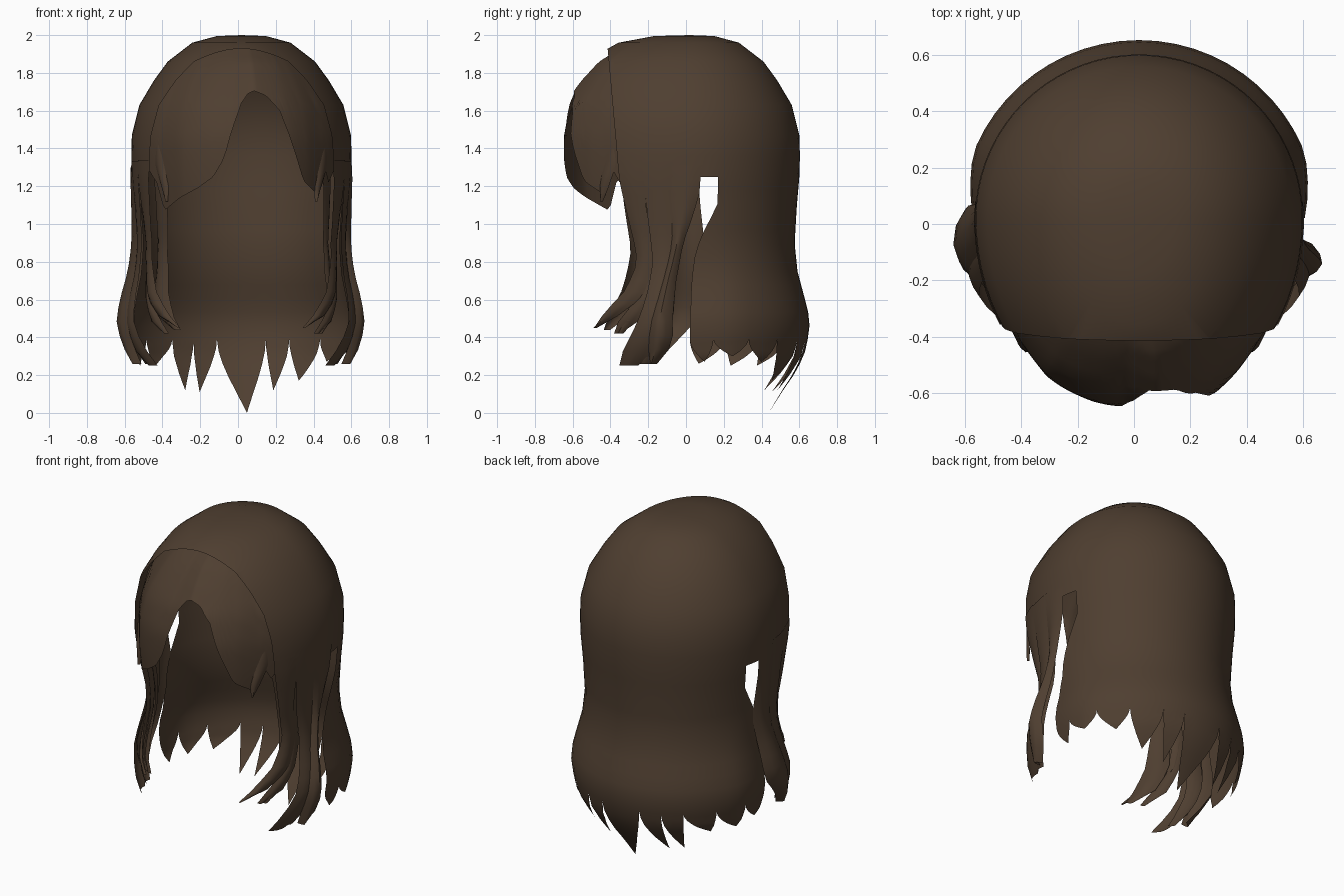
import bpy, bmesh
from math import sin, cos, pi, radians

if "Cube" in bpy.data.objects:
    bpy.data.objects.remove(bpy.data.objects["Cube"])

brown = bpy.data.materials.new("dark brown hair")
brown.use_nodes = True
COLOUR = (0.078, 0.049, 0.030, 1)
brown.diffuse_color = COLOUR
bsdf = brown.node_tree.nodes["Principled BSDF"]
bsdf.inputs["Base Color"].default_value = COLOUR
bsdf.inputs["Roughness"].default_value = 0.8

# Radius of the hair at each height, crown to tips
PROFILE = [(2.0, 0), (1.995, .13), (1.96, .26), (1.86, .39), (1.76, .463),
           (1.63, .54), (1.47, .58), (1.36, .583), (1.25, .58), (1.1, .567),
           (.9, .555), (.75, .57), (.6, .61), (.5, .635), (.43, .633),
           (.3, .605), (.2, .55), (.1, .48), (0, .42)]
# Forward stretch of the front half at each height
FRONT = [(1.93, 1.45), (1.83, 1.42), (1.71, 1.33), (1.5, 1.2), (1.2, 1.2)]
CX, CY = .018, .02


def interp(points, x):
    """Piecewise linear lookup in a list of (x, y) pairs."""
    pts = sorted(points)
    if x <= pts[0][0]:
        return pts[0][1]
    for (x0, y0), (x1, y1) in zip(pts, pts[1:]):
        if x <= x1:
            return y0 + (y1 - y0) * (x - x0) / (x1 - x0)
    return pts[-1][1]


def lerp(a, b, t):
    return a + (b - a) * t


def surface(angle, z, lift=0.0, front=None):
    """Point on the head of hair; angle 0 is the back, +90 the left side."""
    r = interp(PROFILE, z) + lift
    a = radians(angle)
    y = r * cos(a)
    if y < 0:
        y *= front or interp(FRONT, z)
    return (CX + r * sin(a), CY + y, z)


def patch(bm, f, nu, nv):
    """Grid of quads from f(u, v), v running downwards."""
    grid = [[bm.verts.new(f(i / nu, j / nv)) for i in range(nu + 1)]
            for j in range(nv + 1)]
    for j in range(nv):
        for i in range(nu):
            bm.faces.new((grid[j][i], grid[j][i + 1],
                          grid[j + 1][i + 1], grid[j + 1][i]))


def finish(bm, name):
    bmesh.ops.remove_doubles(bm, verts=bm.verts, dist=.0004)
    bmesh.ops.dissolve_degenerate(bm, edges=bm.edges, dist=.0001)
    bm.normal_update()
    # Keep the outer side of every sheet facing away from the head
    for f in bm.faces:
        c, n = f.calc_center_median(), f.normal
        if n.x * (c.x - CX) + n.y * (c.y - CY) + n.z * max(c.z - 1.4, 0) < 0:
            f.normal_flip()
    mesh = bpy.data.meshes.new(name)
    bm.to_mesh(mesh)
    bm.free()
    mesh.materials.append(brown)
    ob = bpy.data.objects.new(name, mesh)
    bpy.context.collection.objects.link(ob)
    bpy.ops.object.select_all(action='DESELECT')
    ob.select_set(True)
    bpy.context.view_layer.objects.active = ob
    bpy.ops.object.shade_smooth_by_angle(angle=radians(50))


# Crown, cut off by a steep plane above the forehead
bm = bmesh.new()
crown_z = [p[0] for p in PROFILE if p[0] >= 1.25]
rows = len(crown_z) - 1
patch(bm, lambda u, v: surface(lerp(-180, 180, u), crown_z[round(v * rows)]),
      72, rows)
bmesh.ops.bisect_plane(bm, geom=bm.verts[:] + bm.edges[:] + bm.faces[:],
                       plane_co=(0, -.415, 1.93), plane_no=(0, -.73, -.065),
                       clear_outer=True)

# Back sheet hanging from the crown, with a gap behind the side locks
SPLIT = .39
EDGE = [(1.25, 75), (1.1, 75), (.95, 83), (.85, 87), (.7, 89), (.43, 90)]


def back(angle, z):
    """Back surface, tucked in towards its side edges near the bottom."""
    tuck = max(0, abs(angle) - 68) / 22 * min(1, max(0, .9 - z) / .3)
    return surface(angle, z, -.045 * tuck)


def sheet_point(u, v):
    z = lerp(1.25, SPLIT, v)
    return back(lerp(-1, 1, u) * interp(EDGE, z), z)


patch(bm, sheet_point, 30, 12)

# Pointed ends of the back sheet: first column, last column, tip angle, tip height
TIPS = [(0, 3, -85, .26), (3, 6, -68, .25), (6, 9, -52, .25), (9, 11, -37, .12),
        (11, 13, -27, .11), (13, 17, 4, .0), (17, 19, 20, .12),
        (19, 22, 35, .17), (22, 25, 50, .27), (25, 28, 68, .3), (28, 30, 82, .27)]
for c0, c1, tip, low in TIPS:
    def tip_point(u, v):
        a = lerp(c0, c1, u) * 6 - 90
        return back(lerp(a, tip, v ** 1.8), lerp(SPLIT, low, v))
    patch(bm, tip_point, c1 - c0, 6)
finish(bm, "back_hair")

# Swept fringe, parted off-centre: lower edge height by angle from the front
FRINGE = [(-72, 1.4), (-60, 1.3), (-52, 1.22), (-47, 1.07), (-35, 1.14),
          (-24, 1.19), (-15, 1.25), (-9, 1.35), (-5, 1.5), (0, 1.64), (4, 1.69),
          (8, 1.705), (15, 1.68), (22, 1.6), (28, 1.42), (35, 1.23),
          (46, 1.15), (50, 1.3), (54, 1.22), (60, 1.3), (72, 1.4)]
BULGE = [(-72, 1.06), (-47, 1.12), (-35, 1.19), (-15, 1.18), (-5, 1.17),
         (2, 1.22), (8, 1.27), (16, 1.25), (27, 1.23), (38, 1.19), (47, 1.13),
         (72, 1.06)]
bm = bmesh.new()


def fringe_point(u, v):
    b = lerp(-72, 72, u)
    z = lerp(1.95, interp(FRINGE, b), v)
    return surface(180 - b, z, -.008, interp(BULGE, b))


patch(bm, fringe_point, 72, 12)
finish(bm, "fringe")


def lock(name, side, rows, lift=.004, flare=0.0, front=1.2, bow=.015):
    """Tapered lock; rows are (height, front angle, rear angle)."""
    bm = bmesh.new()
    fronts = [(z, f) for z, f, _ in rows]
    rears = [(z, r) for z, _, r in rows]
    top, low = rows[0][0], rows[-1][0]

    def point(u, v):
        z = lerp(top, low, v)
        a = lerp(interp(fronts, z), interp(rears, z), u)
        belly = bow * sin(u * pi) * min(1, v * 1.5)
        return surface(side * a, z, lift + flare * v * v + belly, front)

    patch(bm, point, 4, 14)
    finish(bm, name)


# Locks falling in front of and over the ears, on both sides
for side, word in ((-1, "right"), (1, "left")):
    lock(word + "_front_lock", side,
         [(1.34, 123, 111), (1.2, 122, 110), (1.0, 119, 110), (.8, 116, 107),
          (.65, 122, 110), (.53, 134, 122), (.45, 142, 141)], flare=-.11)
    lock(word + "_front_lower_lock", side,
         [(1.3, 118, 109), (1.0, 114, 107), (.75, 112, 104), (.6, 116, 108),
          (.48, 127, 116), (.42, 131, 127)], lift=-.012, flare=-.11)
    lock(word + "_ear_lock", side,
         [(1.33, 111, 97), (1.0, 109, 97), (.8, 107, 97), (.6, 109, 97),
          (.45, 113, 100), (.32, 121, 106), (.25, 125, 115)], flare=-.04)
    lock(word + "_ear_inner_lock", side,
         [(1.2, 104, 97), (.8, 104, 96), (.5, 107, 97), (.36, 112, 101),
          (.26, 115, 109)], lift=-.02, flare=-.03)
    # The right rear lock overlaps the back sheet; the left one leaves a long gap
    reach = 6 if side < 0 else -5
    lock(word + "_rear_ear_lock", side,
         [(1.31, 98, 84), (1.15, 98, 85), (.9, 98, 88 - reach),
          (.7, 102, 91 - reach), (.5, 106, 92 - reach), (.36, 108, 97),
          (.26, 108, 105)], flare=-.03, bow=.045)

# Inner face-framing strands below the fringe
lock("right_face_strand", -1,
     [(1.38, 130, 118), (1.1, 129, 116), (.85, 126, 113), (.65, 130, 114),
      (.52, 137, 122), (.44, 142, 137)], lift=-.06, flare=-.05, front=1.1)
lock("left_face_strand", 1,
     [(1.38, 128, 119), (1.1, 122, 114), (.85, 118, 111), (.65, 119, 111),
      (.52, 125, 116), (.42, 130, 127)], lift=-.05, flare=-.05, front=1.1)

# Loose wisps emerging from the fringe ends, pointed at both ends
for side, word in ((-1, "right"), (1, "left")):
    lock(word + "_fringe_wisp", side,
         [(1.46, 128, 127), (1.32, 134, 126), (1.2, 137, 131), (1.12, 136, 135)],
         lift=-.02, flare=.012, front=1.16)
